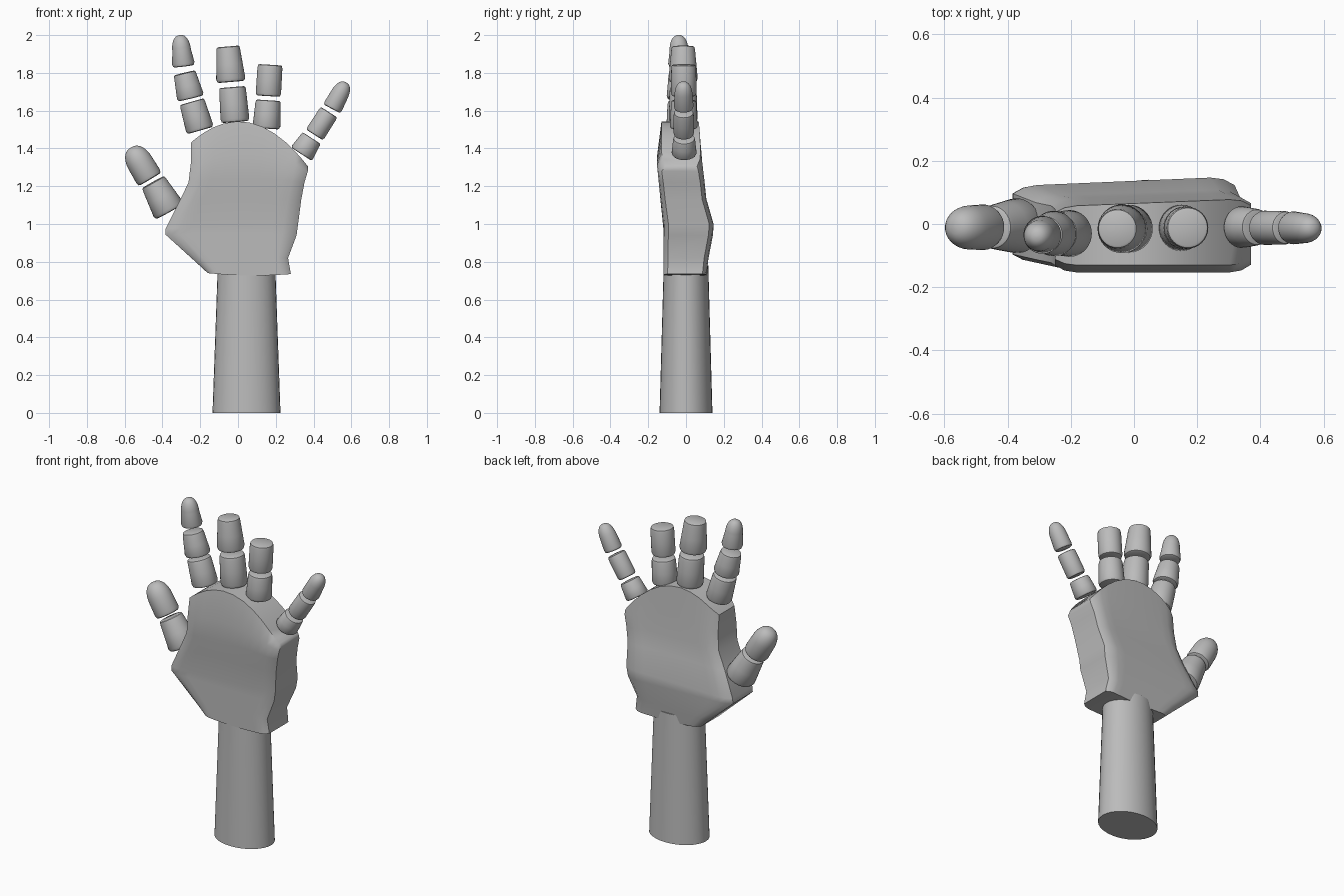
import bpy, math
from mathutils import Vector

if "Cube" in bpy.data.objects:
    bpy.data.objects.remove(bpy.data.objects["Cube"])

mat = bpy.data.materials.new("plain grey")
mat.diffuse_color = (0.5, 0.5, 0.5, 1)
mat.use_nodes = True
mat.node_tree.nodes["Principled BSDF"].inputs["Base Color"].default_value = mat.diffuse_color


def loft(name, rings, angle=35):
    """Skin a list of equal-length point rings and cap both ends."""
    n = len(rings[0])
    verts = [p for r in rings for p in r]
    faces = []
    for i in range(len(rings) - 1):
        for j in range(n):
            k = (j + 1) % n
            faces.append((i*n + j, i*n + k, (i+1)*n + k, (i+1)*n + j))
    # strip caps follow front/back pairs so arched ends stay clean
    for base, flip in ((0, True), ((len(rings) - 1) * n, False)):
        for j in range(n // 2):
            f = [base + j, base + j + 1, base + (n - 2 - j) % n, base + n - 1 - j]
            f = list(dict.fromkeys(f))
            if j + 1 < n - 1 - j and len(f) > 2:
                faces.append(tuple(reversed(f)) if flip else tuple(f))
    me = bpy.data.meshes.new(name)
    me.from_pydata(verts, [], faces)
    me.update()
    ob = bpy.data.objects.new(name, me)
    bpy.context.collection.objects.link(ob)
    me.materials.append(mat)
    bpy.ops.object.select_all(action='DESELECT')
    ob.select_set(True)
    bpy.context.view_layer.objects.active = ob
    bpy.ops.object.shade_smooth_by_angle(angle=math.radians(angle))
    return ob


def segment(name, a, b, ra, rb, y0, y1, tip=False):
    """Finger bone between two points, flat-ended or with a rounded tip."""
    A, B = Vector((a[0], y0, a[1])), Vector((b[0], y1, b[1]))
    axis = B - A
    q = axis.to_track_quat('Z', 'Y')
    L = axis.length
    prof = [(0, ra * 0.82), (0.02, ra * 0.93), (0.1, ra)]
    if tip:
        prof += [(0.5, rb)]
        prof += [(0.5 + 0.5 * math.sin(t), rb * math.cos(t) ** 0.8)
                 for t in [math.pi / 2 * k / 8 for k in range(1, 8)]]
        prof += [(1.0, rb * 0.05)]
    else:
        prof += [(0.5, (ra + rb) / 2), (0.9, rb), (0.98, rb * 0.95), (1.0, rb * 0.85)]
    n = 32
    rings = [[A + q @ Vector((r * math.cos(2*math.pi*j/n), r * math.sin(2*math.pi*j/n), t * L))
              for j in range(n)] for t, r in prof]
    loft(name, rings, 40)


# forearm: tapered oval column
rings = []
for z, cx, rx, ry in ((0, 0.045, 0.18, 0.14), (0.78, 0.045, 0.152, 0.118)):
    rings.append([(cx + rx * math.cos(2*math.pi*j/32), ry * math.sin(2*math.pi*j/32), z)
                  for j in range(32)])
loft("forearm", rings)

# palm: left edge, right edge, arch height, front y, back y at left / right
rows = [
    (-0.16, 0.74, 0.28, 0.735, -0.01, -0.12, 0.10, 0.11),
    (-0.225, 0.80, 0.265, 0.82, 0.00, -0.12, 0.11, 0.12),
    (-0.385, 0.945, 0.31, 0.94, 0.00, -0.12, 0.12, 0.145),
    (-0.383, 0.975, 0.318, 1.00, 0.00, -0.12, 0.12, 0.15),
    (-0.31, 1.12, 0.335, 1.13, 0.01, -0.135, 0.09, 0.11),
    (-0.262, 1.22, 0.352, 1.22, 0.02, -0.145, 0.08, 0.10),
    (-0.25, 1.32, 0.37, 1.28, 0.06, -0.153, 0.07, 0.09),
    (-0.25, 1.43, 0.37, 1.305, 0.17, -0.13, 0.055, 0.08),
]
rings = []
N = 14
for xl, zl, xr, zr, arch, yf, bl, br in rows:
    def pt(t, front):
        back = bl + (br - bl) * t
        mid = (yf + back) / 2
        end = min(1, 0.8 + 3.0 * min(t, 1 - t))
        y = mid + ((yf if front else back) - mid) * end
        return (xl + (xr - xl) * t, y, zl + (zr - zl) * t + 4 * t * (1 - t) * arch)
    ts = [0.5 - 0.5 * math.cos(math.pi * i / N) for i in range(N + 1)]
    rings.append([pt(t, True) for t in ts] + [pt(t, False) for t in reversed(ts)])
loft("palm", rings, 45)

# fingers: start, end, radii, depth at start / end, rounded tip
fingers = {
    "thumb": [((-0.362, 1.065), (-0.45, 1.222), 0.087, 0.070, -0.005, -0.01, False),
              ((-0.466, 1.236), (-0.567, 1.405), 0.072, 0.070, -0.01, -0.012, True)],
    "index_finger": [((-0.20, 1.495), (-0.244, 1.648), 0.074, 0.068, -0.03, -0.03, False),
                     ((-0.25, 1.665), (-0.283, 1.80), 0.072, 0.060, -0.03, -0.033, False),
                     ((-0.288, 1.835), (-0.308, 2.0), 0.060, 0.050, -0.034, -0.04, True)],
    "middle_finger": [((-0.015, 1.54), (-0.03, 1.725), 0.076, 0.071, -0.015, -0.015, False),
                      ((-0.037, 1.752), (-0.053, 1.94), 0.077, 0.063, -0.015, -0.015, False)],
    "ring_finger": [((0.15, 1.505), (0.16, 1.655), 0.073, 0.067, -0.012, -0.012, False),
                    ((0.16, 1.677), (0.17, 1.843), 0.067, 0.066, -0.012, -0.012, False)],
    "little_finger": [((0.335, 1.37), (0.390, 1.455), 0.066, 0.058, -0.01, -0.01, False),
                      ((0.405, 1.472), (0.482, 1.592), 0.054, 0.053, -0.012, -0.012, False),
                      ((0.497, 1.61), (0.572, 1.75), 0.052, 0.048, -0.012, -0.014, True)],
}
for finger, segs in fingers.items():
    for i, s in enumerate(segs, 1):
        segment(f"{finger}_segment_{i}", *s)
